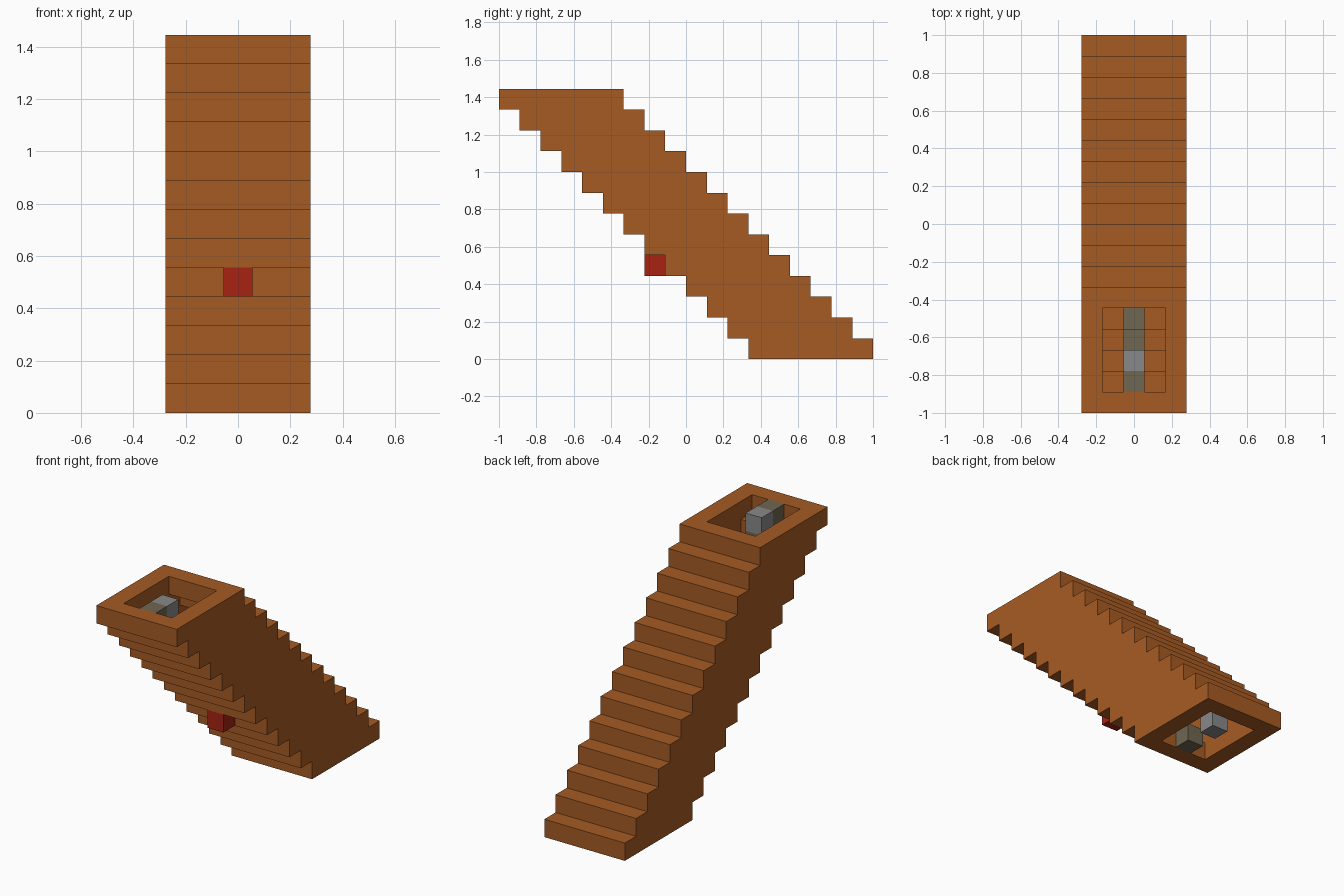
import bpy
import bmesh
import math
from mathutils import Vector

cube = bpy.data.objects.get("Cube")
if cube:
    bpy.data.objects.remove(cube, do_unlink=True)

U = 1 / 9                      # size of one block
LAYERS, WIDTH, DEPTH, LENGTH = 13, 5, 6, 18
MID = WIDTH // 2


def material(name, rgb):
    mat = bpy.data.materials.new(name)
    mat.use_nodes = True
    mat.diffuse_color = (*rgb, 1)
    mat.node_tree.nodes["Principled BSDF"].inputs["Base Color"].default_value = (*rgb, 1)
    return mat


def block_part(name, cells, mat):
    """Flat-faced shell around a set of unit blocks, without inner faces."""
    cells = set(cells)
    bm = bmesh.new()
    for cell in cells:
        for axis in range(3):
            for sign in (-1, 1):
                n = Vector((0, 0, 0))
                n[axis] = sign
                if tuple(int(c + d) for c, d in zip(cell, n)) in cells:
                    continue
                a = Vector((0, 0, 0))
                a[(axis + 1) % 3] = 1
                b = n.cross(a)
                centre = Vector(cell) + Vector((0.5, 0.5, 0.5)) + n / 2
                ring = ((-1, -1), (1, -1), (1, 1), (-1, 1))
                bm.faces.new([bm.verts.new(centre + (a * i + b * j) / 2) for i, j in ring])
    bmesh.ops.remove_doubles(bm, verts=bm.verts, dist=0.01)
    # Merge coplanar squares into clean large faces
    bmesh.ops.dissolve_limit(bm, angle_limit=math.radians(1), verts=bm.verts, edges=bm.edges)
    for v in bm.verts:
        v.co = (v.co - Vector((WIDTH / 2, LENGTH / 2, 0))) * U
    mesh = bpy.data.meshes.new(name)
    bm.to_mesh(mesh)
    bm.free()
    mesh.materials.append(mat)
    obj = bpy.data.objects.new(name, mesh)
    bpy.context.collection.objects.link(obj)
    return obj


brown = material("brown", (0.38, 0.105, 0.017))
olive = material("olive_grey", (0.16, 0.135, 0.085))
grey = material("light_grey", (0.25, 0.25, 0.255))
red = material("red", (0.38, 0.016, 0.006))


def start(layer):
    """Front row of a layer; each layer steps forward by one block."""
    return LAYERS - 1 - layer


# Slanted hollow casing: a stack of rectangular rings, open at both ends
casing = [(x, start(z) + y, z)
          for z in range(LAYERS) for x in range(WIDTH) for y in range(DEPTH)
          if x in (0, WIDTH - 1) or y in (0, DEPTH - 1)]
block_part("stepped_casing", casing, brown)

# Strip that climbs along the inside of the front wall
block_part("inner_strip", [(MID, start(z) + 1, z) for z in range(LAYERS)], olive)

# Single blocks at the upper and lower openings
top = LAYERS - 1
block_part("upper_block", [(MID, start(top) + 2, top)], grey)
block_part("lower_block", [(MID, start(0) + 3, 0)], grey)

# Button on the front steps
block_part("front_button", [(MID, start(4) - 1, 4)], red)
